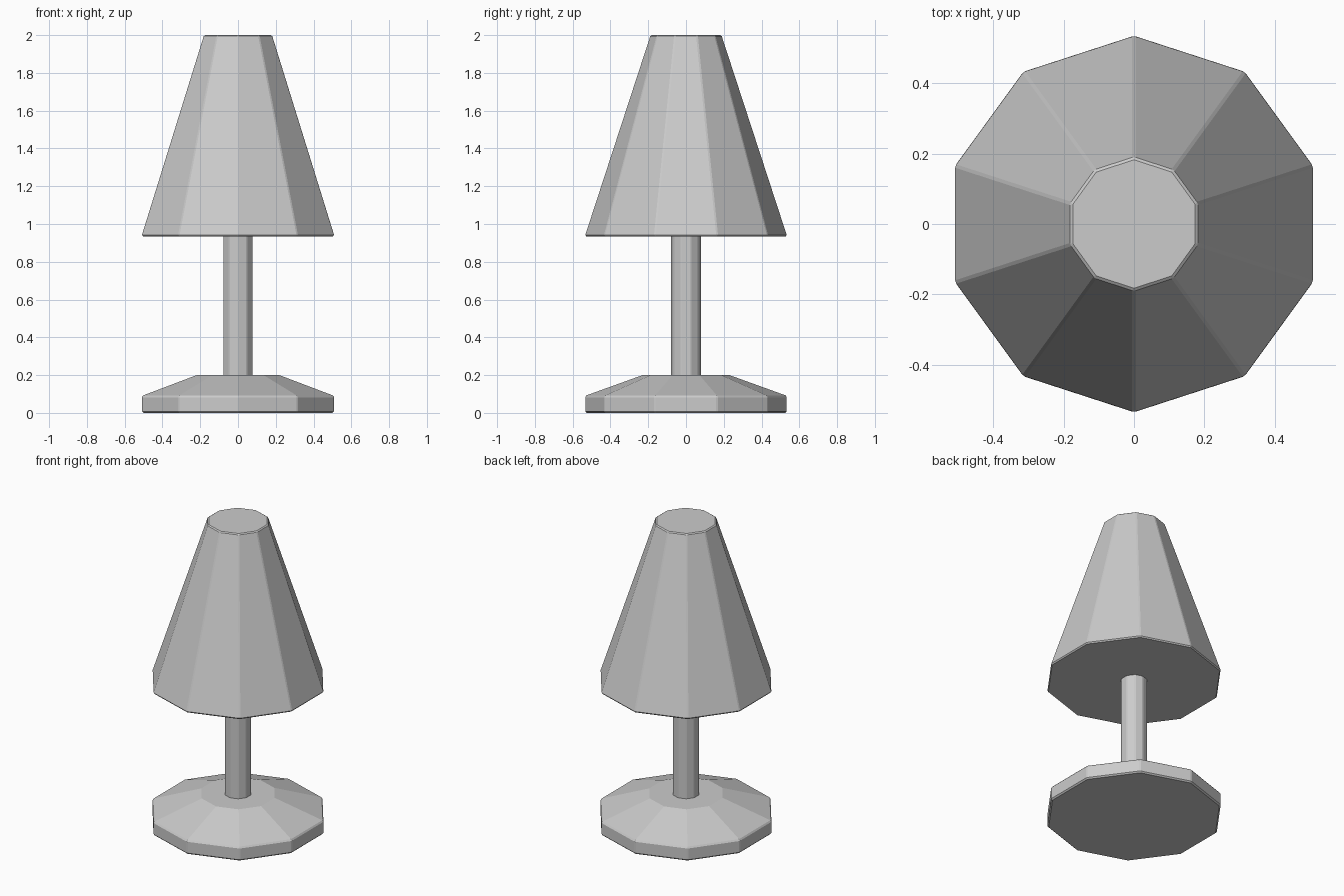
import bpy, bmesh
from math import pi, sin, cos, radians

if "Cube" in bpy.data.objects:
    bpy.data.objects.remove(bpy.data.objects["Cube"])

SIDES = 10


def lathe(name, profile, bevel):
    """Ten-sided solid from (radius, z) rings, capped, corners pointing along y."""
    bm = bmesh.new()
    rings = []
    for r, z in profile:
        angles = [pi / 2 + 2 * pi * i / SIDES for i in range(SIDES)]
        rings.append([bm.verts.new((r * cos(a), r * sin(a), z)) for a in angles])
    for low, high in zip(rings, rings[1:]):
        for i in range(SIDES):
            j = (i + 1) % SIDES
            bm.faces.new((low[i], low[j], high[j], high[i]))
    bm.faces.new(rings[0][::-1])
    bm.faces.new(rings[-1])
    mesh = bpy.data.meshes.new(name)
    bm.to_mesh(mesh)
    bm.free()
    ob = bpy.data.objects.new(name, mesh)
    bpy.context.collection.objects.link(ob)
    # narrow chamfer on the sharper edges
    mod = ob.modifiers.new("chamfer", 'BEVEL')
    mod.offset_type = 'WIDTH'
    mod.width = bevel
    mod.segments = 1
    mod.limit_method = 'ANGLE'
    mod.angle_limit = radians(30)
    return ob


# Foot with a vertical rim and sloping top
lathe("base", [(0.535, 0), (0.535, 0.09), (0.23, 0.2)], 0.012)
# Slim column
lathe("stem", [(0.082, 0.19), (0.082, 0.95)], 0.01)
# Closed tapering lampshade
lathe("shade", [(0.537, 0.935), (0.189, 2.0)], 0.01)
